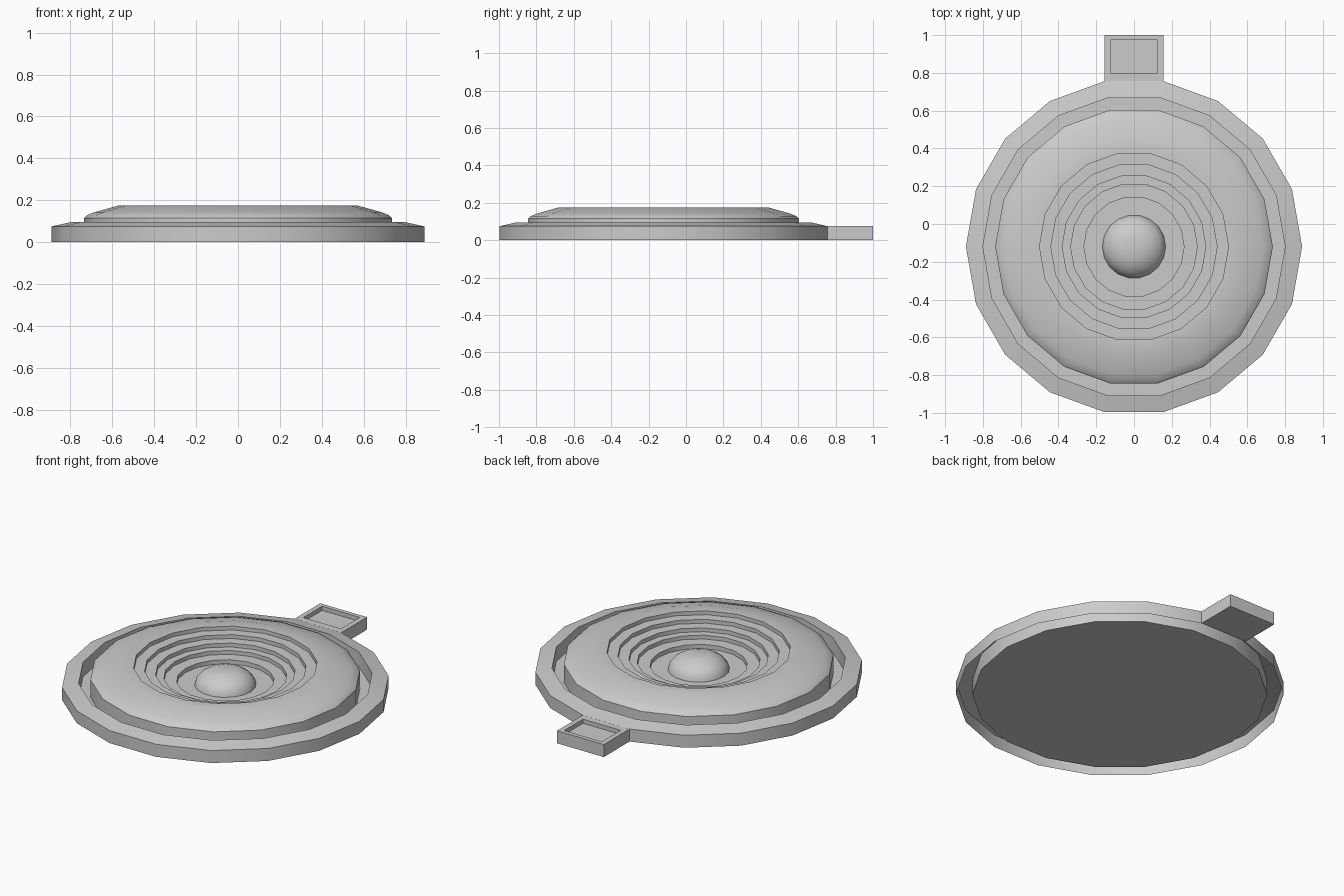
import bpy, bmesh, math

if "Cube" in bpy.data.objects:
    bpy.data.objects.remove(bpy.data.objects["Cube"])

SIDES = 18
CY = -0.12  # centre of the round body


def finish(bm, name, angle=None):
    mesh = bpy.data.meshes.new(name)
    bm.to_mesh(mesh)
    bm.free()
    ob = bpy.data.objects.new(name, mesh)
    bpy.context.collection.objects.link(ob)
    if angle:
        bpy.ops.object.select_all(action='DESELECT')
        ob.select_set(True)
        bpy.context.view_layer.objects.active = ob
        bpy.ops.object.shade_smooth_by_angle(angle=math.radians(angle))
    return ob


def lathe(name, profile, cap_end=False, cap_start=False):
    """Spin (radius, height) points, listed from the outside inwards."""
    bm = bmesh.new()
    rings = []
    for r, z in profile:
        rings.append([bm.verts.new((r * math.cos(2 * math.pi * i / SIDES),
                                    CY + r * math.sin(2 * math.pi * i / SIDES), z))
                      for i in range(SIDES)])
    for a, b in zip(rings, rings[1:]):
        for i in range(SIDES):
            j = (i + 1) % SIDES
            bm.faces.new((a[i], a[j], b[j], b[i]))
    if cap_end:
        bm.faces.new(rings[-1])
    if cap_start:
        bm.faces.new(rings[0][::-1])
    return finish(bm, name, 28)


# Outer rim: a thin shell, open underneath
lathe("outer_rim", [(0.89, 0), (0.89, 0.075), (0.80, 0.095), (0.80, 0.0)])

# Base plate closing the underside and forming the groove floor
lathe("base_plate", [(0.80, 0), (0.80, 0.008)], cap_end=True, cap_start=True)

# Raised body with a stepped bowl sunk into it
body = [(0.735, 0.008), (0.735, 0.115), (0.722, 0.128), (0.685, 0.143), (0.57, 0.175)]
radii = [0.50, 0.44, 0.38, 0.335, 0.265]
levels = [0.175, 0.152, 0.129, 0.106, 0.083, 0.058]
for k, r in enumerate(radii):
    body += [(r, levels[k]), (r, levels[k + 1])]
lathe("stepped_body", body, cap_end=True)

# Rounded knob in the middle of the bowl
lathe("centre_knob", [(0.168, 0.058), (0.162, 0.085), (0.14, 0.112),
                      (0.105, 0.135), (0.06, 0.15)], cap_end=True)

# Rear tab with a shallow rectangular recess
bm = bmesh.new()


def rect(x, y0, y1, z):
    return [bm.verts.new(p) for p in ((-x, y0, z), (x, y0, z), (x, y1, z), (-x, y1, z))]


loops = [rect(0.155, 0.757, 1.0, 0), rect(0.155, 0.757, 1.0, 0.075),
         rect(0.125, 0.797, 0.975, 0.075), rect(0.125, 0.797, 0.975, 0.05)]
for a, b in zip(loops, loops[1:]):
    for i in range(4):
        j = (i + 1) % 4
        bm.faces.new((a[i], a[j], b[j], b[i]))
bm.faces.new(loops[0][::-1])
bm.faces.new(loops[-1])
finish(bm, "rear_tab")
